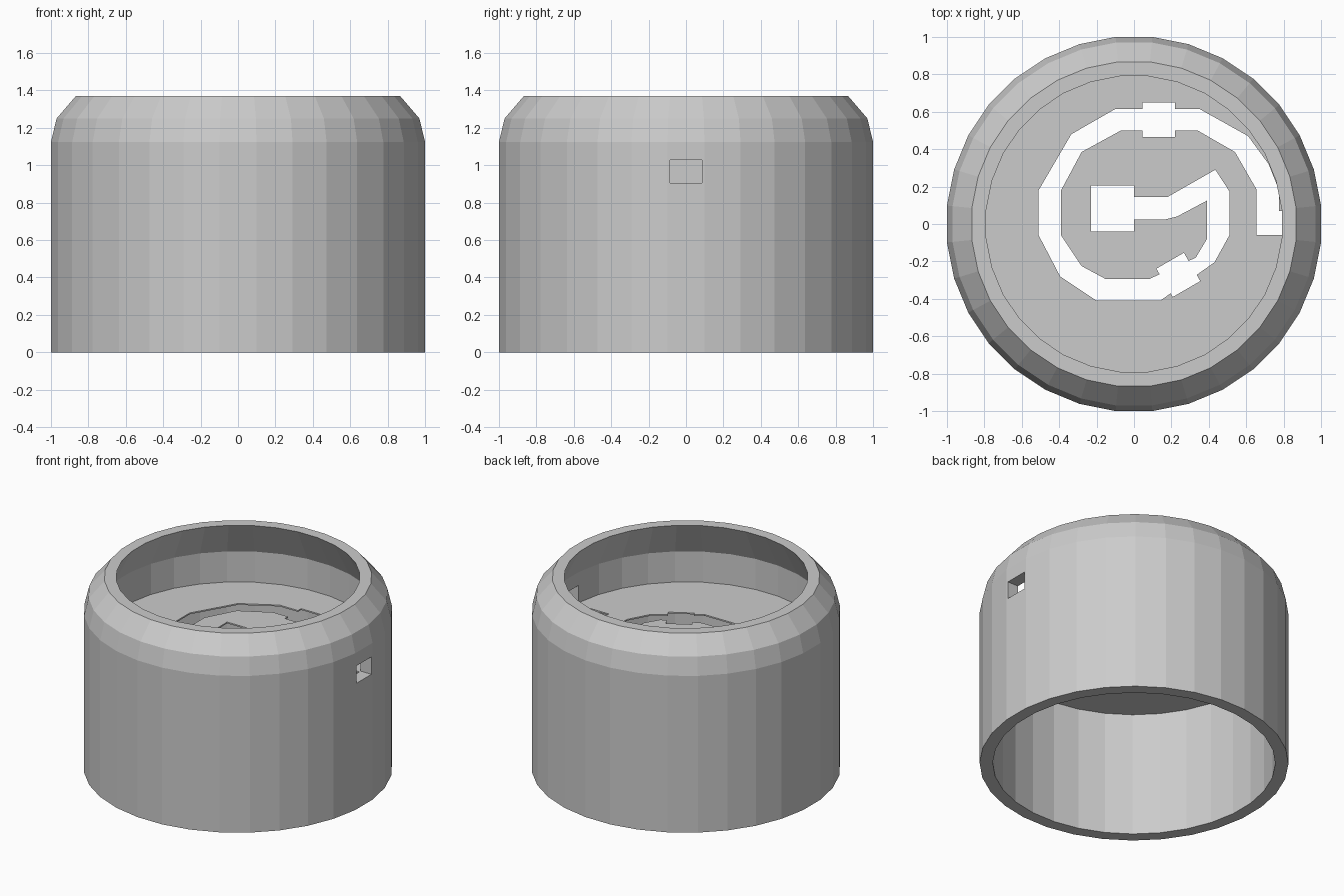
import bpy
import bmesh
from math import cos, sin, pi, radians
from mathutils import Matrix

if "Cube" in bpy.data.objects:
    bpy.data.objects.remove(bpy.data.objects["Cube"])

SIDES = 32
PLATE_BOTTOM, PLATE_TOP = 0.895, 0.905

grey = bpy.data.materials.new("plain grey")
grey.use_nodes = True
grey.diffuse_color = (0.6, 0.6, 0.6, 1)
grey.node_tree.nodes["Principled BSDF"].inputs["Base Color"].default_value = grey.diffuse_color


def add_object(name, bm):
    bmesh.ops.recalc_face_normals(bm, faces=bm.faces)
    mesh = bpy.data.meshes.new(name)
    bm.to_mesh(mesh)
    bm.free()
    mesh.materials.append(grey)
    obj = bpy.data.objects.new(name, mesh)
    bpy.context.collection.objects.link(obj)
    return obj


def ring_points(radius):
    """Corners of a polygon whose flat sides lie at the given radius."""
    corner = radius / cos(pi / SIDES)
    angles = [(i + 0.5) * 2 * pi / SIDES for i in range(SIDES)]
    return [(corner * cos(a), corner * sin(a)) for a in angles]


def lathe(name, profile):
    bm = bmesh.new()
    rings = [[bm.verts.new((x, y, z)) for x, y in ring_points(r)] for r, z in profile]
    for k, ring in enumerate(rings):
        following = rings[(k + 1) % len(rings)]
        for i in range(SIDES):
            j = (i + 1) % SIDES
            bm.faces.new((ring[i], ring[j], following[j], following[i]))
    return add_object(name, bm)


def prism(name, outline, bottom, top):
    bm = bmesh.new()
    face = bm.faces.new([bm.verts.new((x, y, bottom)) for x, y in outline])
    raised = bmesh.ops.extrude_face_region(bm, geom=[face])["geom"]
    verts = [v for v in raised if isinstance(v, bmesh.types.BMVert)]
    bmesh.ops.translate(bm, verts=verts, vec=(0, 0, top - bottom))
    return add_object(name, bm)


def box(name, center, size, turn=0):
    bm = bmesh.new()
    matrix = (Matrix.Translation(center) @ Matrix.Rotation(radians(turn), 4, "Z")
              @ Matrix.Diagonal((*size, 1)))
    bmesh.ops.create_cube(bm, size=1, matrix=matrix)
    return add_object(name, bm)


def cut(target, cutter):
    """Subtract the cutter, apply the cut, then discard the cutter."""
    cutter.hide_render = True
    mod = target.modifiers.new("cut", "BOOLEAN")
    mod.operation = "DIFFERENCE"
    mod.solver = "EXACT"
    mod.object = cutter
    bpy.context.view_layer.objects.active = target
    bpy.ops.object.modifier_apply(modifier=mod.name)
    bpy.data.objects.remove(cutter)


# Hollow shell with a chamfered shoulder and an overhanging rim
shell = lathe("outer_shell", [(1, 0), (1, 1.125), (0.97, 1.25), (0.867, 1.37),
                              (0.79, 1.37), (0.915, 1.125), (0.915, 0)])
# Square opening through the side wall
cut(shell, box("side_opening", (0.95, 0, 0.967), (0.4, 0.17, 0.125)))

# Thin maze plate inside the shell
plate = prism("maze_plate", ring_points(0.918), PLATE_BOTTOM, PLATE_TOP)

# Spiral channel, from the middle outward along its inner edge and back along its outer edge
inner_edge = [(-0.05, 0.025), (0.17, 0.025), (0.23, 0.04), (0.39, 0.125), (0.39, -0.08),
              (0.33, -0.18), (0.08, -0.295), (-0.15, -0.295), (-0.28, -0.225),
              (-0.39, -0.06), (-0.39, 0.18), (-0.28, 0.385), (-0.07, 0.5), (0.34, 0.5),
              (0.54, 0.385), (0.655, 0.185), (0.655, -0.06), (0.93, -0.06)]
outer_edge = [(0.93, 0.07), (0.775, 0.07), (0.775, 0.18), (0.72, 0.32), (0.61, 0.47),
              (0.35, 0.615), (-0.1, 0.615), (-0.335, 0.48), (-0.51, 0.18), (-0.51, -0.06),
              (-0.395, -0.28), (-0.2, -0.41), (0.14, -0.41), (0.43, -0.205),
              (0.51, -0.06), (0.51, 0.175), (0.435, 0.29), (0.18, 0.145), (-0.05, 0.145)]
cut(plate, prism("channel", inner_edge + outer_edge, PLATE_BOTTOM - 0.1, PLATE_TOP + 0.1))

# End pocket and the two wider gates along the channel
cut(plate, box("end_pocket", (-0.115, 0.083, 0.9), (0.23, 0.245, 0.3)))
cut(plate, box("rear_gate", (0.133, 0.558, 0.9), (0.175, 0.185, 0.3)))
cut(plate, box("front_gate", (0.237, -0.272, 0.9), (0.17, 0.175, 0.3), turn=30))
